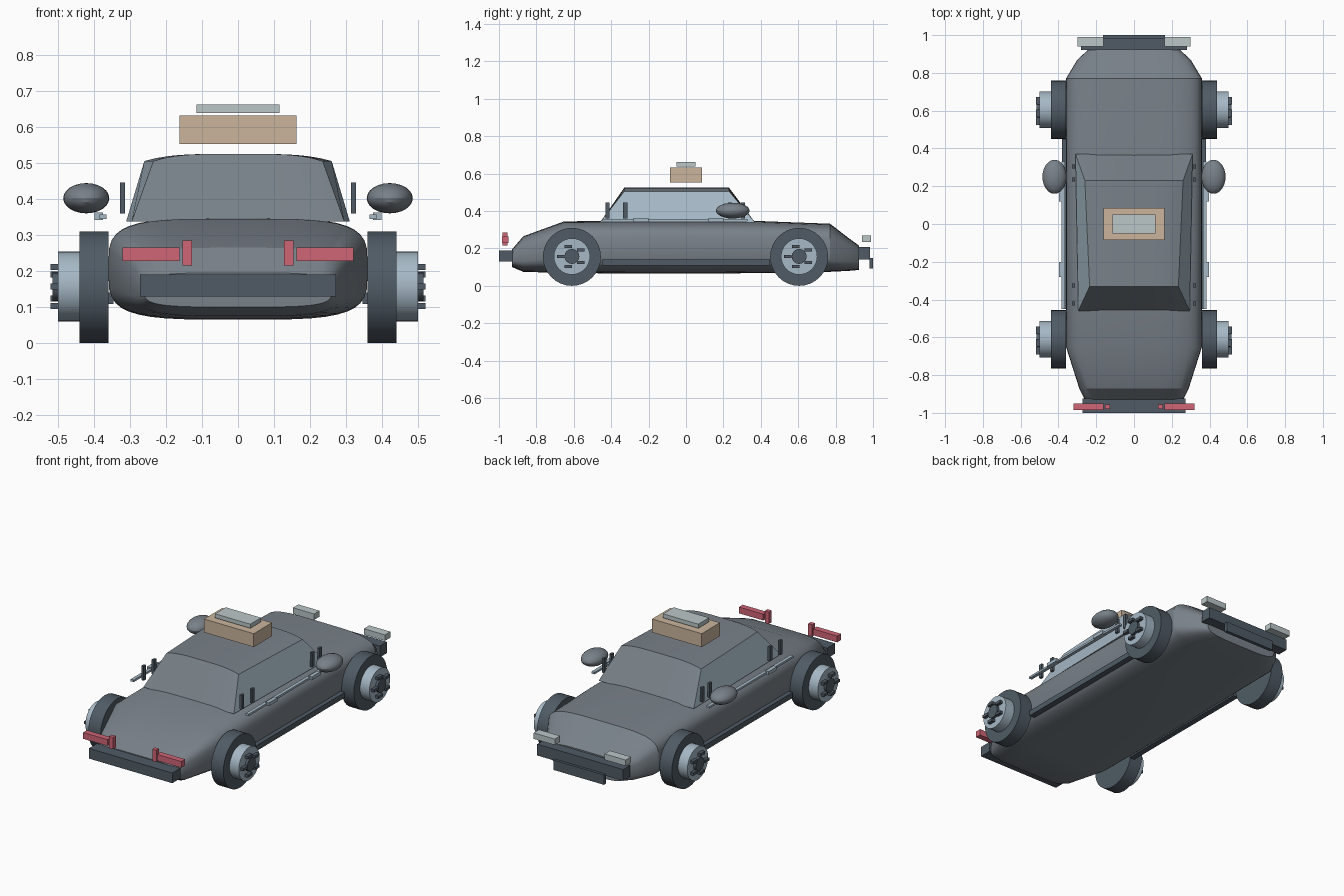
import bpy, bmesh, math
from mathutils import Matrix

cube = bpy.data.objects.get("Cube")
if cube:
    bpy.data.objects.remove(cube)


def material(name, r, g, b):
    m = bpy.data.materials.new(name)
    m.use_nodes = True
    m.diffuse_color = (r, g, b, 1)
    m.node_tree.nodes["Principled BSDF"].inputs["Base Color"].default_value = (r, g, b, 1)
    return m


PAINT = material("grey paint", .19, .22, .25)
DARK = material("dark rubber", .08, .105, .13)
GLASS = material("pale blue glass", .38, .48, .56)
RED = material("red lamp", .63, .13, .18)
PALE = material("pale grey lamp", .50, .57, .58)
TAN = material("tan box", .60, .46, .34)


def finish(name, bm, mats, smooth=False):
    bmesh.ops.recalc_face_normals(bm, faces=bm.faces)
    mesh = bpy.data.meshes.new(name)
    bm.to_mesh(mesh)
    bm.free()
    for m in mats:
        mesh.materials.append(m)
    ob = bpy.data.objects.new(name, mesh)
    bpy.context.collection.objects.link(ob)
    if smooth:
        bpy.ops.object.select_all(action='DESELECT')
        ob.select_set(True)
        bpy.context.view_layer.objects.active = ob
        bpy.ops.object.shade_smooth_by_angle(angle=math.radians(25))
    return ob


def box(name, xs, ys, zs, mat):
    bm = bmesh.new()
    bmesh.ops.create_cube(bm, size=1)
    for v in bm.verts:
        v.co = [(r[0] + r[1]) / 2 + c * (r[1] - r[0]) for r, c in zip((xs, ys, zs), v.co)]
    return finish(name, bm, [mat])


def side_box(name, xs, ys, zs, mat):
    for side, s in (("left", 1), ("right", -1)):
        box(f"{side}_{name}", sorted((s * xs[0], s * xs[1])), ys, zs, mat)


def disc(name, s, x0, x1, y, z, radius, mat, segments=32):
    bm = bmesh.new()
    place = Matrix.Translation((s * (x0 + x1) / 2, y, z)) @ Matrix.Rotation(math.pi / 2, 4, 'Y')
    bmesh.ops.create_cone(bm, cap_ends=True, segments=segments, radius1=radius,
                          radius2=radius, depth=x1 - x0, matrix=place)
    finish(name, bm, [mat], True)


def loft(name, rings, mats, cap_index=0):
    bm = bmesh.new()
    rows = [[bm.verts.new(p) for p in ring] for ring in rings]
    n = len(rows[0])
    for a, b in zip(rows, rows[1:]):
        for i in range(n):
            j = (i + 1) % n
            bm.faces.new((a[i], a[j], b[j], b[i]))
    for row in (rows[0], rows[-1]):
        bm.faces.new(row).material_index = cap_index
    return finish(name, bm, mats, True)


def rounded_section(y, half, low, high, n=40, power=.5):
    ring = []
    for i in range(n):
        a = math.tau * i / n
        c, s = math.cos(a), math.sin(a)
        ring.append((half * math.copysign(abs(c) ** power, c), y,
                     (low + high) / 2 + (high - low) / 2 * math.copysign(abs(s) ** power, s)))
    return ring


# Body shell: y, half width, underside, top
stations = [(-.93, .26, .10, .195), (-.87, .29, .075, .265), (-.65, .36, .068, .345),
            (0, .36, .065, .347), (.4, .36, .068, .346), (.77, .36, .075, .332),
            (.87, .30, .08, .255), (.925, .24, .085, .215)]
loft("body", [rounded_section(*s) for s in stations], [PAINT])

# Cabin with crowned roof; the end caps are the side windows
columns = []
for i in range(17):
    t = i / 8 - 1
    roof = .525 - .02 * t ** 4
    columns.append([(.295 * t, -.46, .338), (.235 * t, -.33, roof),
                    (.26 * t, .23, roof), (.31 * t, .37, .338)])
loft("cabin", columns, [PAINT, GLASS], 1)

# Wheels with hubs, caps and five nuts
for side, s in (("left", 1), ("right", -1)):
    for end, y in (("front", -.61), ("rear", .605)):
        label = f"{end}_{side}"
        disc(label + "_tyre", s, .36, .44, y, .155, .155, DARK)
        disc(label + "_hub", s, .44, .50, y, .157, .097, GLASS)
        disc(label + "_cap", s, .50, .515, y, .157, .04, DARK, 16)
        for k in range(5):
            a = math.pi + math.tau * k / 5
            cy, cz = y + .06 * math.cos(a), .157 + .057 * math.sin(a)
            box(f"{label}_nut_{k + 1}", sorted((s * .49, s * .52)),
                (cy - .02, cy + .02), (cz - .008, cz + .008), DARK)

    # Egg shaped side mirrors
    bm = bmesh.new()
    bmesh.ops.create_uvsphere(bm, u_segments=24, v_segments=12, radius=1)
    bmesh.ops.scale(bm, vec=(.064, .09, .042), verts=bm.verts)
    bmesh.ops.translate(bm, vec=(s * .421, .25, .402), verts=bm.verts)
    finish(side + "_mirror", bm, [PAINT], True)

# Side skirts, door rails, handles and window posts
side_box("skirt", (.345, .38), (-.45, .45), (.108, .14), DARK)
side_box("door_rail", (.365, .385), (-.45, .33), (.345, .357), GLASS)
side_box("front_handle", (.375, .398), (-.28, -.20), (.342, .362), GLASS)
side_box("rear_handle", (.375, .398), (.12, .20), (.342, .362), GLASS)
for k, y in enumerate((-.42, -.325, .235, .305)):
    side_box(f"post_{k + 1}", (.313, .327), (y - .011, y + .011), (.36, .445), DARK)

# Front bumper and red lamps
box("front_bumper", (-.272, .272), (-1, -.925), (.13, .19), DARK)
side_box("front_lamp", (.162, .32), (-.985, -.95), (.228, .265), RED)
side_box("front_marker", (.128, .154), (-.98, -.955), (.215, .285), RED)

# Rear bumper, plate and pale lamps
box("rear_bumper", (-.28, .28), (.92, .985), (.14, .207), DARK)
box("rear_plate", (-.165, .165), (.98, 1), (.092, .15), DARK)
side_box("rear_lamp", (.162, .30), (.94, .99), (.235, .27), PALE)

# Roof box with a lid
box("roof_box", (-.162, .162), (-.085, .085), (.553, .632), TAN)
box("roof_box_lid", (-.115, .115), (-.05, .05), (.638, .662), PALE)
